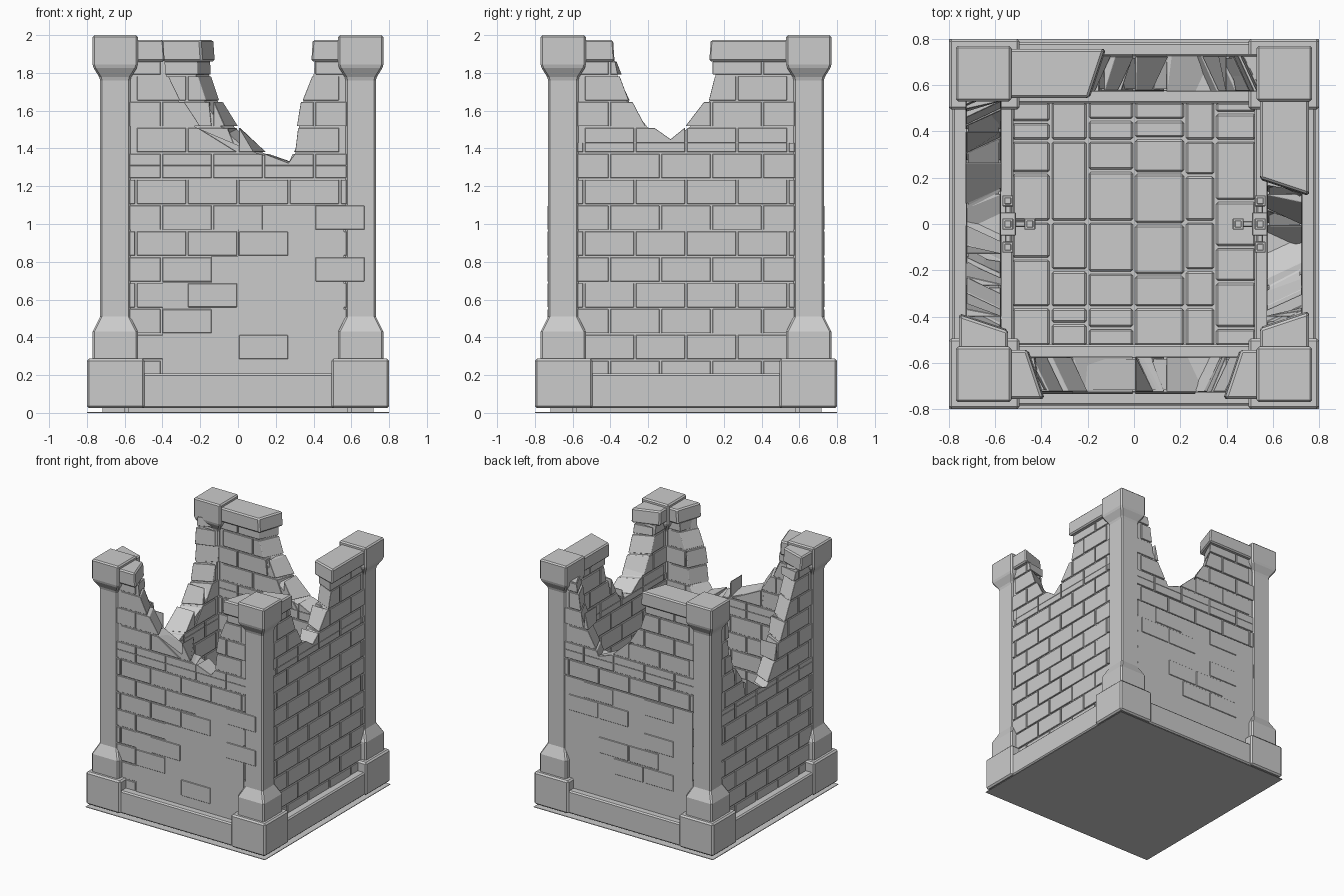
import bpy, bmesh, random
from math import pi
from mathutils import Matrix

if "Cube" in bpy.data.objects:
    bpy.data.objects.remove(bpy.data.objects["Cube"])

random.seed(4)
HEX = [(0, 1, 3, 2), (4, 6, 7, 5), (0, 4, 5, 1), (2, 3, 7, 6), (0, 2, 6, 4), (1, 5, 7, 3)]


def finish(bm, name, bevel=0.0, turn=0.0):
    bmesh.ops.rotate(bm, verts=bm.verts, cent=(0, 0, 0), matrix=Matrix.Rotation(turn, 3, 'Z'))
    bmesh.ops.recalc_face_normals(bm, faces=bm.faces)
    me = bpy.data.meshes.new(name)
    bm.to_mesh(me)
    bm.free()
    ob = bpy.data.objects.new(name, me)
    bpy.context.collection.objects.link(ob)
    if bevel:
        md = ob.modifiers.new("bevel", 'BEVEL')
        md.width, md.segments, md.limit_method = bevel, 1, 'ANGLE'
    return ob


def hexa(bm, pts):
    vs = [bm.verts.new(p) for p in pts]
    for f in HEX:
        bm.faces.new([vs[i] for i in f])


def box(bm, x0, x1, y0, y1, z0, z1):
    hexa(bm, [(x, y, z) for x in (x0, x1) for y in (y0, y1) for z in (z0, z1)])


def prism(bm, poly, y0, y1):
    a = [bm.verts.new((x, y0, z)) for x, z in poly]
    b = [bm.verts.new((x, y1, z)) for x, z in poly]
    bm.faces.new(a)
    bm.faces.new(b[::-1])
    for i in range(len(a)):
        j = (i + 1) % len(a)
        bm.faces.new((a[i], a[j], b[j], b[i]))


def edge_at(prof, z):
    if z >= prof[0][1]:
        return prof[0][0]
    for (u0, z0), (u1, z1) in zip(prof, prof[1:]):
        if z >= z1:
            return u0 + (u1 - u0) * (z0 - z) / (z0 - z1)
    return prof[-1][0]


def broken_cell(bm, a, b, z0, z1, half, prof, m, off=0.0):
    """Block cut off by the broken edge; m = 1 left of the gap, -1 right of it."""
    if m < 0:
        a, b = -b, -a
    pts, widest = [], 0
    for end in (0, 1):
        for s in (-1, 1):                       # outer, inner face
            for z in (z0, z1):
                t = a
                if end:
                    t = min(b, m * edge_at(prof, z) - 0.035 * s + off)
                    widest = max(widest, t - a)
                    t = max(t, a + 0.004)
                pts.append((m * t, -0.65 + s * half, z))
    if widest > 0.03:
        hexa(bm, pts)


# Each wall: broken edge left and right of the gap, and its surviving cap ends
WALLS = {
    "front": ([(-.41, 1.86), (-.4, 1.76), (-.31, 1.6), (-.24, 1.5), (0, 1.4), (.28, 1.31)],
              [(.43, 1.86), (.42, 1.75), (.36, 1.63), (.33, 1.38), (.28, 1.31)], (-.42, .42)),
    "right": ([(-.4, 1.86), (-.38, 1.76), (-.28, 1.52), (-.13, 1.5), (-.08, 1.43)],
              [(.18, 1.86), (.18, 1.76), (.14, 1.63), (.04, 1.51), (-.08, 1.43)], (-.41, .155)),
    "back": ([(-.5, 1.86), (-.47, 1.65), (-.4, 1.5), (-.33, 1.38), (-.3, 1.31)],
             [(.18, 1.86), (.18, 1.8), (.13, 1.65), (.05, 1.52), (-.1, 1.38), (-.3, 1.31)], (None, .155)),
    "left": ([(-.55, 1.86), (-.53, 1.65), (-.5, 1.4), (-.35, 1.24), (-.1, 1.1), (0, 1.06)],
             [(.42, 1.86), (.38, 1.76), (.3, 1.6), (.2, 1.4), (.1, 1.15), (0, 1.06)], (None, .42)),
}
PITCH, BASE, BW = 0.137, 0.143, 0.27

for n, (name, (L, R, caps)) in enumerate(WALLS.items()):
    turn = n * pi / 2
    low = L[-1][1]
    bricks, core = bmesh.new(), bmesh.new()
    box(core, -.58, .58, -.717, -.583, 0.0, low)
    for k in range(13):
        z0, z1 = BASE + k * PITCH, min(BASE + (k + 1) * PITCH, 1.865)
        spans = [(z0, low), (low, z1)] if z0 < low < z1 else [(z0, z1)]
        for s0, s1 in spans:
            if s0 >= low:
                for prof, m in ((L, 1), (R, -1)):
                    a, b = (-.6, .58) if m > 0 else (-.58, .6)
                    broken_cell(core, a, b, s0, s1, .067, prof, m, -0.012)
        shift = 0 if k % 2 else BW / 2
        for i in range(-3, 3):
            a = max(i * BW + shift, -.58) + .005
            b = min((i + 1) * BW + shift, .58) - .005
            if b - a < .02:
                continue
            half = .075 + random.uniform(-.002, .003)
            off = random.uniform(-.012, .018)
            for s0, s1 in spans:
                t0 = s0 + (.005 if s0 == z0 else 0)
                t1 = s1 - (.005 if s1 == z1 else 0)
                if s0 < low:
                    box(bricks, a, b, -.65 - half, -.65 + half, t0, t1)
                else:
                    broken_cell(bricks, a, b, t0, t1, half, L, 1, off)
                    broken_cell(bricks, a, b, t0, t1, half, R, -1, off)
    finish(core, name + "_wall_core", 0, turn)
    finish(bricks, name + "_wall_bricks", 0.003, turn)

    # Coping stones left on top of the wall
    bm = bmesh.new()
    for c, m in zip(caps, (1, -1)):
        if c is not None:
            e = [(c, 1.86), (c - m * .008, 1.975)]
            broken_cell(bm, *((-.6, .6)), 1.86, 1.975, .105, e[::-1], m)
    finish(bm, name + "_coping", 0.01, turn)

    # Skirting course along the foot
    bm = bmesh.new()
    box(bm, -.56, .56, -.785, -.52, .025, .208)
    finish(bm, name + "_skirting", 0.01, turn)

# Plaster remains with a few bricks showing proud of it
bm = bmesh.new()
prism(bm, [(-.4, .2), (.56, .2), (.56, 1.1), (.13, 1.1), (.13, .97), (0, .97), (0, .83),
           (-.14, .83), (-.14, .69), (-.4, .69)], -.7285, -.7)
finish(bm, "front_plaster", 0, 0)
bm = bmesh.new()
box(bm, -.57, .57, -.7285, -.7, .2, 1.1)
finish(bm, "back_plaster", 0, pi)


def proud(name, cells, turn):
    bm = bmesh.new()
    for k, i in cells:
        u = i * BW + (0 if k % 2 else BW / 2)
        z = BASE + k * PITCH
        box(bm, u + .005, u + BW - .005, -.734, -.7, z + .005, z + PITCH - .005)
    finish(bm, name, 0.003, turn)


proud("front_proud_bricks", [(1, 0), (2, -2), (3, -1), (4, 1), (5, 0), (6, 1)], 0)
proud("back_proud_bricks", [(2, -1), (2, 0), (3, 0), (3, -1), (4, 0), (5, -2), (5, -1), (6, 0), (6, -2)], pi)

# Corner pillars: flared square shaft on a block
PROFILE = [(.25, .12), (.43, .12), (.51, .08), (1.77, .08), (1.835, .12), (2.0, .12)]
for sx in (-1, 1):
    for sy in (-1, 1):
        bm = bmesh.new()
        rings = []
        for z, h in PROFILE:
            rings.append([bm.verts.new((sx * .65 + dx * h, sy * .65 + dy * h, z))
                          for dx, dy in ((-1, -1), (1, -1), (1, 1), (-1, 1))])
        for r, q in zip(rings, rings[1:]):
            for i in range(4):
                j = (i + 1) % 4
                bm.faces.new((r[i], r[j], q[j], q[i]))
        bm.faces.new(rings[0][::-1])
        bm.faces.new(rings[-1])
        finish(bm, "corner_pillar", 0.01)
        bm = bmesh.new()
        x, y = sx * .647, sy * .647
        box(bm, x - .153, x + .153, y - .153, y + .153, .025, .288)
        finish(bm, "pillar_base", 0.012)

# Ground plate and paved floor
bm = bmesh.new()
box(bm, -.8, .8, -.8, .8, 0, .005)
box(bm, -.6, .6, -.6, .6, 0, .035)
finish(bm, "ground_plate")
XS = [-.53, -.36, -.2, 0, .22, .35, .53]
YS = [[-.36, -.15, .01, .22, .36, .44], [-.43, -.36, -.2, .01, .36], [-.45, -.36, -.21, .01, .23, .36, .45],
      [-.36, -.22, 0, .22, .37, .45], [-.36, -.2, .01, .21, .36], [-.45, -.25, -.1, .1, .36, .48]]
bm = bmesh.new()
for x0, x1, ys in zip(XS, XS[1:], YS):
    ys = [-.53] + ys + [.53]
    for y0, y1 in zip(ys, ys[1:]):
        box(bm, x0 + .005, x1 - .005, y0 + .005, y1 - .005, .01, .05)
finish(bm, "floor_tiles", 0.008)

# Candle brackets on the inner faces of the side walls
for sx in (-1, 1):
    bm = bmesh.new()
    for x, y, z in ((.545, .1, .85), (.545, -.1, .85), (.45, 0, .85), (.545, 0, .92)):
        box(bm, sx * x - .015, sx * x + .015, y - .015, y + .015, z - .14, z)
        box(bm, sx * x - .024, sx * x + .024, y - .024, y + .024, z - .16, z - .13)
    box(bm, sx * .545 - .012, sx * .545 + .012, -.11, .11, .67, .695)
    box(bm, *sorted((sx * .44, sx * .58)), -.012, .012, .67, .695)
    box(bm, *sorted((sx * .51, sx * .58)), -.05, .05, .6, .72)
    finish(bm, "candle_bracket", 0.003)
